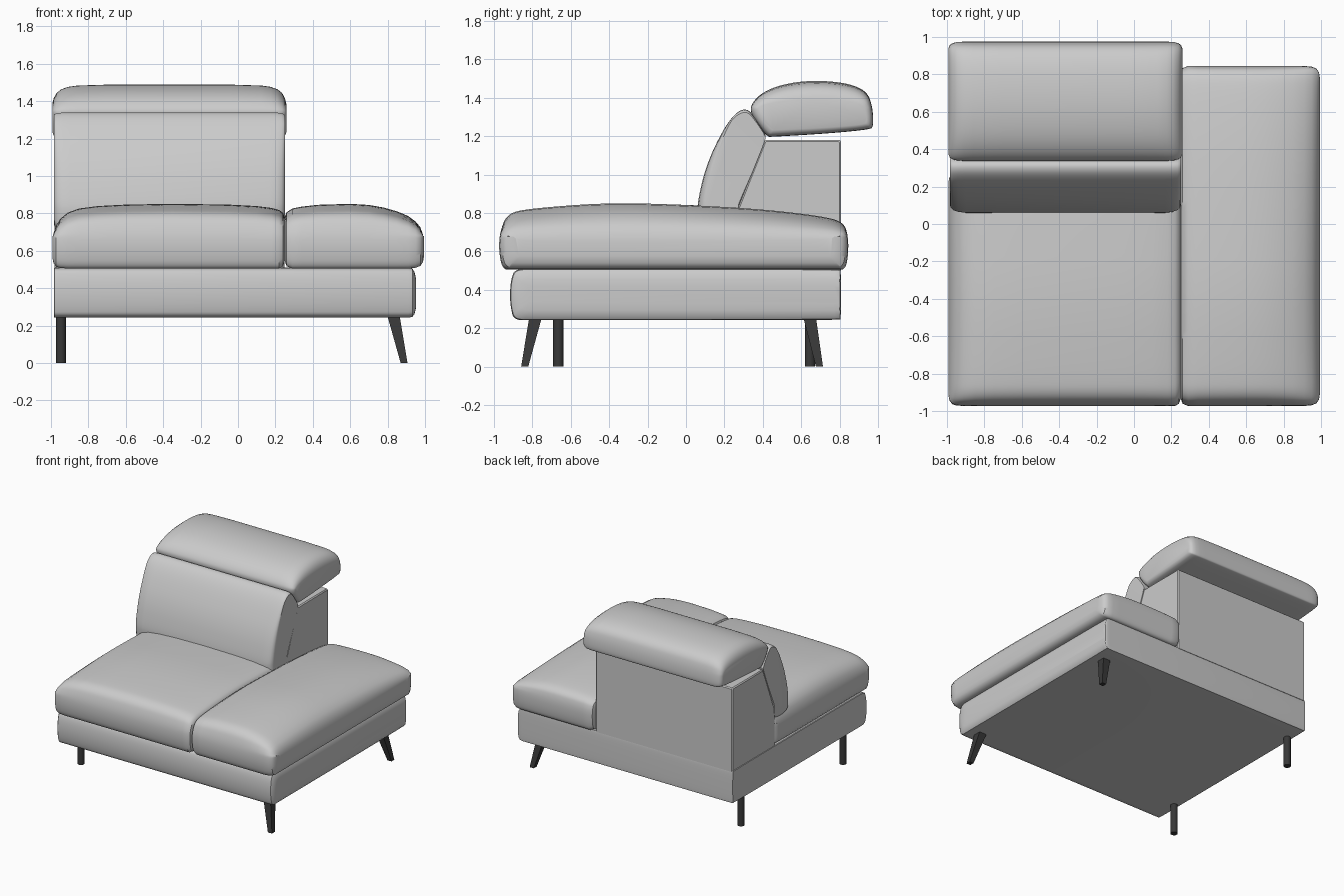
import bpy, bmesh, math

if "Cube" in bpy.data.objects:
    bpy.data.objects.remove(bpy.data.objects["Cube"])


def rounded(pts, steps=3):
    """Corner-cut a closed control polygon into a smooth outline."""
    for _ in range(steps):
        out = []
        for (a, b), (c, d) in zip(pts, pts[1:] + pts[:1]):
            out += [(a * .75 + c * .25, b * .75 + d * .25),
                    (a * .25 + c * .75, b * .25 + d * .75)]
        pts = out
    return pts


def skin(name, rings, angle=35):
    """Bridge equal-length rings of points and cap both ends."""
    bm = bmesh.new()
    vr = [[bm.verts.new(p) for p in r] for r in rings]
    n = len(vr[0])
    for a, b in zip(vr, vr[1:]):
        for i in range(n):
            j = (i + 1) % n
            bm.faces.new((a[i], a[j], b[j], b[i]))
    bm.faces.new(vr[0])
    bm.faces.new(vr[-1])
    bmesh.ops.recalc_face_normals(bm, faces=bm.faces)
    me = bpy.data.meshes.new(name)
    bm.to_mesh(me)
    bm.free()
    ob = bpy.data.objects.new(name, me)
    bpy.context.collection.objects.link(ob)
    bpy.ops.object.select_all(action='DESELECT')
    ob.select_set(True)
    bpy.context.view_layer.objects.active = ob
    bpy.ops.object.shade_smooth_by_angle(angle=math.radians(angle))
    return ob


def loft(name, profile, sections, back=1.0):
    """Sweep a (y, z) profile along x. Section = (x, side inset, top drop)."""
    ys, zs = [p[0] for p in profile], [p[1] for p in profile]
    my, mz = (min(ys) + max(ys)) / 2, (min(zs) + max(zs)) / 2
    hy, hz = max(ys) - my, max(zs) - mz
    rings = []
    for x, inset, drop in sections:
        ring = []
        for y, z in profile:
            iy = inset * (back if y > my else 1)
            iz = drop if z > mz else inset
            ring.append((x, my + (y - my) * (1 - iy / hy), mz + (z - mz) * (1 - iz / hz)))
        rings.append(ring)
    return skin(name, rings)


def mirrored(half, centre):
    return half + [(2 * centre - x, i, d) for x, i, d in reversed(half)]


# upholstered base, padded on the front and right
base = rounded([(-.80, .242), (-.895, .242), (-.912, .30), (-.918, .38), (-.91, .46),
                (-.89, .508), (-.80, .51), (.80, .51), (.807, .50), (.807, .25), (.80, .242)])
loft("base", base, [(-.985, .004, .004), (-.98, 0, 0), (.91, 0, 0), (.932, .004, .004),
                    (.944, .02, .025), (.951, .05, .055), (.953, .09, .09)], back=.1)

# seat cushions share the front part of their profile
front = [(-.90, .505), (-.955, .505), (-.975, .60), (-.97, .70), (-.93, .80), (-.80, .825),
         (-.40, .855), (0, .843)]
chaise = rounded(front + [(.40, .82), (.70, .785), (.82, .755), (.845, .68),
                          (.845, .58), (.83, .505), (.78, .505)])
loft("chaise_cushion", chaise,
     [(.25, .04, .07), (.26, .012, .045), (.29, 0, .025), (.34, 0, .015), (.43, 0, .005),
      (.60, 0, 0), (.70, 0, .006), (.78, 0, .02), (.85, 0, .04), (.91, 0, .065),
      (.95, .004, .095), (.975, .014, .125), (.989, .035, .165), (.995, .07, .20)])
seat = rounded(front + [(.26, .83), (.28, .82), (.28, .52), (.26, .505)])
loft("seat_cushion", seat,
     [(-.993, .06, .20), (-.987, .03, .16), (-.972, .01, .115), (-.95, .003, .08),
      (-.91, 0, .047), (-.85, 0, .025), (-.75, 0, .012), (-.60, 0, .004), (-.35, 0, 0),
      (-.05, 0, .004), (.10, 0, .012), (.18, 0, .022), (.22, 0, .033), (.24, .012, .048),
      (.25, .04, .07)])

# back frame behind the cushion
CX = -.367
frame = [(.26, .50), (.26, .80), (.41, 1.175), (.415, 1.18), (.80, 1.18), (.808, 1.172), (.808, .50)]
loft("back_frame", frame, mirrored([(-.982, .008, .008), (-.974, 0, 0)], CX))

# back cushion
back = rounded([(.07, .70), (.06, .78), (.06, .86), (.105, 1.05), (.19, 1.23), (.26, 1.325),
                (.315, 1.345), (.35, 1.31), (.415, 1.21), (.415, 1.19), (.28, .84),
                (.27, .80), (.27, .70)])
loft("back_cushion", back,
     mirrored([(-.985, .045, .015), (-.98, .028, .008), (-.966, .014, .003),
               (-.94, .005, 0), (-.90, 0, 0)], CX), back=0)

# headrest
head = rounded([(.325, 1.325), (.36, 1.40), (.45, 1.455), (.58, 1.485), (.72, 1.49), (.86, 1.472),
                (.945, 1.43), (.972, 1.35), (.977, 1.25), (.955, 1.235), (.75, 1.215),
                (.45, 1.197), (.42, 1.197)])
loft("headrest", head,
     mirrored([(-.992, .035, .10), (-.985, .018, .072), (-.97, .008, .045), (-.945, .002, .025),
               (-.91, 0, .012), (-.86, 0, .005), (-.70, 0, 0)], CX))

# legs: straight round pair on the left, splayed tapered pair on the right
dark = bpy.data.materials.new("dark_leg")
dark.diffuse_color = (.04, .04, .04, 1)
dark.use_nodes = True
dark.node_tree.nodes["Principled BSDF"].inputs["Base Color"].default_value = dark.diffuse_color


def leg(name, top, bottom, r_top, r_bottom, sides):
    rings = []
    for (x, y), z, r in ((top, .25, r_top), (bottom, 0, r_bottom)):
        rings.append([(x + r * math.cos(a), y + r * math.sin(a), z) for a in
                      (math.tau * (i + .5) / sides for i in range(sides))])
    skin(name, rings).data.materials.append(dark)


for label, y in (("front", -.665), ("rear", .645)):
    leg(label + "_left_leg", (-.947, y), (-.947, y), .027, .027, 16)
for label, y, splay in (("front", -.785, -.055), ("rear", .645, .05)):
    leg(label + "_right_leg", (.832, y), (.888, y + splay), .046, .026, 4)
